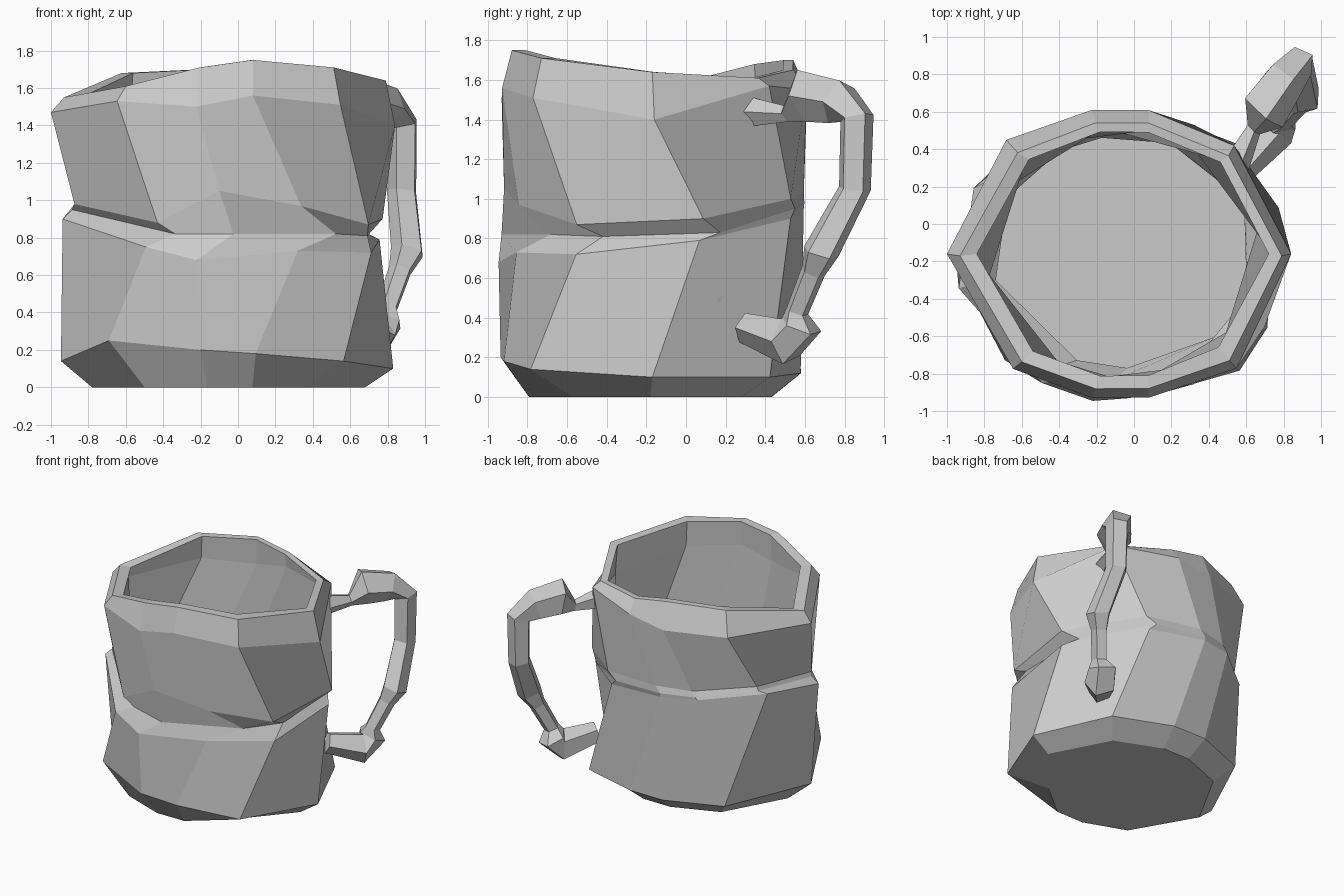
import bpy, bmesh
from math import sin, cos, radians, pi
from mathutils import Vector

# Directions of the ten uneven sides: left, round the front, right, round the back
ANGLES = [180, 232, 261, 280, 311, 360, 408, 440, 459, 490]
EVEN, FLAT = [1] * 10, [0] * 10


def ring(cx, cy, rx, ry, twists, heights, bulge=EVEN):
    """Decagon with per-corner twist, height and bulge."""
    return [Vector((cx + k * rx * cos(radians(a + t)), cy + k * ry * sin(radians(a + t)), z))
            for a, t, z, k in zip(ANGLES, twists, heights, bulge)]


def skin(name, rings):
    """Loft quads through closed rings and cap both ends."""
    bm = bmesh.new()
    rows = [[bm.verts.new(p) for p in r] for r in rings]
    n = len(rows[0])
    for a, b in zip(rows, rows[1:]):
        for i in range(n):
            j = (i + 1) % n
            bm.faces.new((a[i], a[j], b[j], b[i]))
    bm.faces.new(rows[0][::-1])
    bm.faces.new(rows[-1])
    bmesh.ops.recalc_face_normals(bm, faces=bm.faces)
    me = bpy.data.meshes.new(name)
    bm.to_mesh(me)
    bm.free()
    ob = bpy.data.objects.new(name, me)
    bpy.context.collection.objects.link(ob)
    return ob


# Corner heights and twists of the mug: foot, pinched waist, wavy rim
low = [.14, .25, .20, .18, .14, .10, .10, .12, .12, .12]
waist_low = [.90, .75, .68, .73, .72, .79, .90, .95, .97, 1.0]
crease = [.95, .82, .82, .82, .81, .83, .95, .98, .99, 1.02]
waist_high = [.98, .88, 1.05, .97, .87, .90, 1.0, 1.03, 1.03, 1.05]
shoulder = [1.47, 1.53, 1.50, 1.56, 1.51, 1.40, 1.57, 1.55, 1.50, 1.50]
rim = [1.55, 1.61, 1.71, 1.75, 1.71, 1.64, 1.61, 1.65, 1.70, 1.68]
turn_low = [13, 10, 0, 17, 20, 18, 17, 17, 17, 22]
turn_crease = [14, 17, 10, 33, 26, 26, 22, 20, 20, 22]
turn_high = [14, 11, 5, 16, 18, 19, 17, 17, 17, 20]

# Mug body: outer skin up, over the rim and down inside
outer = [
    ring(-.05, -.18, .73, .62, FLAT, FLAT, [1, 1, 1, 1, .83, 1, 1, 1, 1, 1]),
    ring(-.06, -.17, .89, .76, [5, -6, 0, 0, 0, 0, 0, 0, 0, 0], low,
         [1, 1.02, 1.02, 1, 1.07, 1, 1.05, 1, 1, 1]),
    ring(-.08, -.17, .88, .77, turn_low, waist_low, [1, 1, 1.02, 1, 1.03, 1, 1, 1, 1, 1]),
    ring(-.04, -.14, .78, .70, turn_crease, crease,
         [1.12, 1.06, 1.13, 1.06, 1.02, 1.02, 1.05, 1.07, 1.09, 1.1]),
    ring(-.04, -.16, .86, .76, turn_high, waist_high),
    ring(-.08, -.16, .92, .78, FLAT, shoulder, [1, 1, 1, 1, 1.04, 1, 1, 1, 1, 1.02]),
    ring(-.07, -.17, .86, .72, FLAT, rim, [1, 1, 1, 1, 1.03, 1, 1, 1, 1, 1]),
]
inner = [
    ring(-.06, -.16, .78, .66, FLAT, rim),
    ring(-.06, -.16, .80, .67, FLAT, shoulder),
    ring(-.04, -.16, .77, .67, turn_high, waist_high),
    ring(-.05, -.15, .71, .62, turn_crease, crease),
    ring(-.06, -.17, .77, .67, turn_low, waist_low),
    ring(-.06, -.17, .78, .66, FLAT, [.17] * 10),
]
skin("mug_body", outer + inner)

# Handle: knobbly five-sided tube along a bent path (x, y, z, radius)
path = [(.55, .33, 1.44, .08), (.64, .51, 1.43, .045), (.69, .61, 1.52, .14),
        (.80, .77, 1.49, .12), (.88, .86, 1.41, .09), (.88, .85, 1.05, .085),
        (.91, .68, .73, .095), (.87, .64, .63, .065), (.80, .56, .43, .06),
        (.78, .58, .36, .11), (.75, .51, .28, .12), (.58, .30, .35, .08)]
side = Vector((.75, -.66, 0)).normalized()
pts = [Vector(p[:3]) for p in path]
tube = []
for i, p in enumerate(pts):
    tangent = (pts[min(i + 1, len(pts) - 1)] - pts[max(i - 1, 0)]).normalized()
    up = tangent.cross(side).normalized()
    r = path[i][3]
    tube.append([p + r * (side * cos(k * 2 * pi / 5) + up * sin(k * 2 * pi / 5)) for k in range(5)])
skin("handle", tube)
